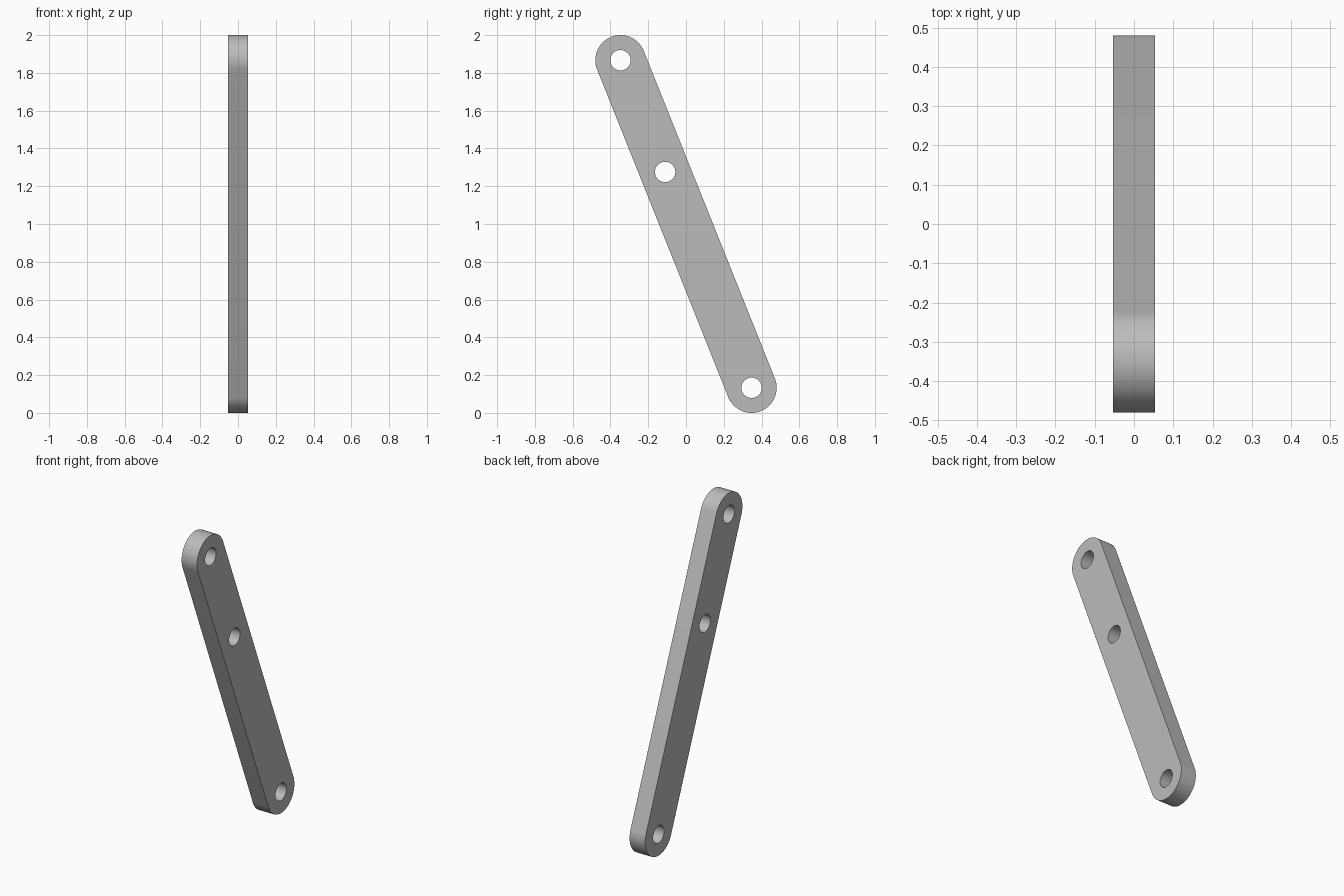
import bpy
import bmesh
from math import cos, sin, pi, radians, atan2, hypot
from mathutils import Matrix, Vector

cube = bpy.data.objects.get("Cube")
if cube:
    bpy.data.objects.remove(cube, do_unlink=True)

THICKNESS = 0.107
END_RADIUS = 0.133
HOLE_RADIUS = 0.054
TOP = Vector((0, -0.347, 1.867))
BOTTOM = Vector((0, 0.347, 0.133))
MIDDLE = TOP.lerp(BOTTOM, 0.341)
STEPS = 32

# Plain grey metal
grey = bpy.data.materials.new("grey metal")
grey.use_nodes = True
colour = (0.5, 0.5, 0.5, 1)
grey.diffuse_color = colour
grey.node_tree.nodes["Principled BSDF"].inputs["Base Color"].default_value = colour


def arc(centre, radius, start, sweep, count):
    """Points along an arc in the YZ plane."""
    angles = [start + sweep * i / STEPS for i in range(count)]
    return [centre + radius * Vector((0, cos(a), sin(a))) for a in angles]


def add_loop(bm, points):
    verts = [bm.verts.new(p) for p in points]
    return [bm.edges.new((v, verts[i - 1])) for i, v in enumerate(verts)]


# Slotted outline with round ends, pierced by three round holes
axis = TOP - BOTTOM
side = atan2(axis.z, axis.y) - pi / 2
outline = (arc(TOP, END_RADIUS, side, pi, STEPS + 1)
           + arc(BOTTOM, END_RADIUS, side + pi, pi, STEPS + 1))

bm = bmesh.new()
edges = add_loop(bm, outline)
for centre in (TOP, MIDDLE, BOTTOM):
    edges += add_loop(bm, arc(centre, HOLE_RADIUS, 0, 2 * pi, STEPS))
bmesh.ops.triangle_fill(bm, edges=edges, use_beauty=True, normal=(1, 0, 0))

# Extrude the plate to its thickness, centred on x = 0
bmesh.ops.translate(bm, verts=bm.verts[:], vec=(-THICKNESS / 2, 0, 0))
result = bmesh.ops.extrude_face_region(bm, geom=bm.faces[:], use_keep_orig=True)
moved = [g for g in result["geom"] if isinstance(g, bmesh.types.BMVert)]
bmesh.ops.translate(bm, verts=moved, vec=(THICKNESS, 0, 0))
bmesh.ops.recalc_face_normals(bm, faces=bm.faces[:])

mesh = bpy.data.meshes.new("link_bar")
bm.to_mesh(mesh)
bm.free()
mesh.materials.append(grey)
bar = bpy.data.objects.new("link_bar", mesh)
bpy.context.collection.objects.link(bar)

# Smooth round ends and bores, with crisp rims
bpy.ops.object.select_all(action="DESELECT")
bar.select_set(True)
bpy.context.view_layer.objects.active = bar
bpy.ops.object.shade_smooth_by_angle(angle=radians(30))
